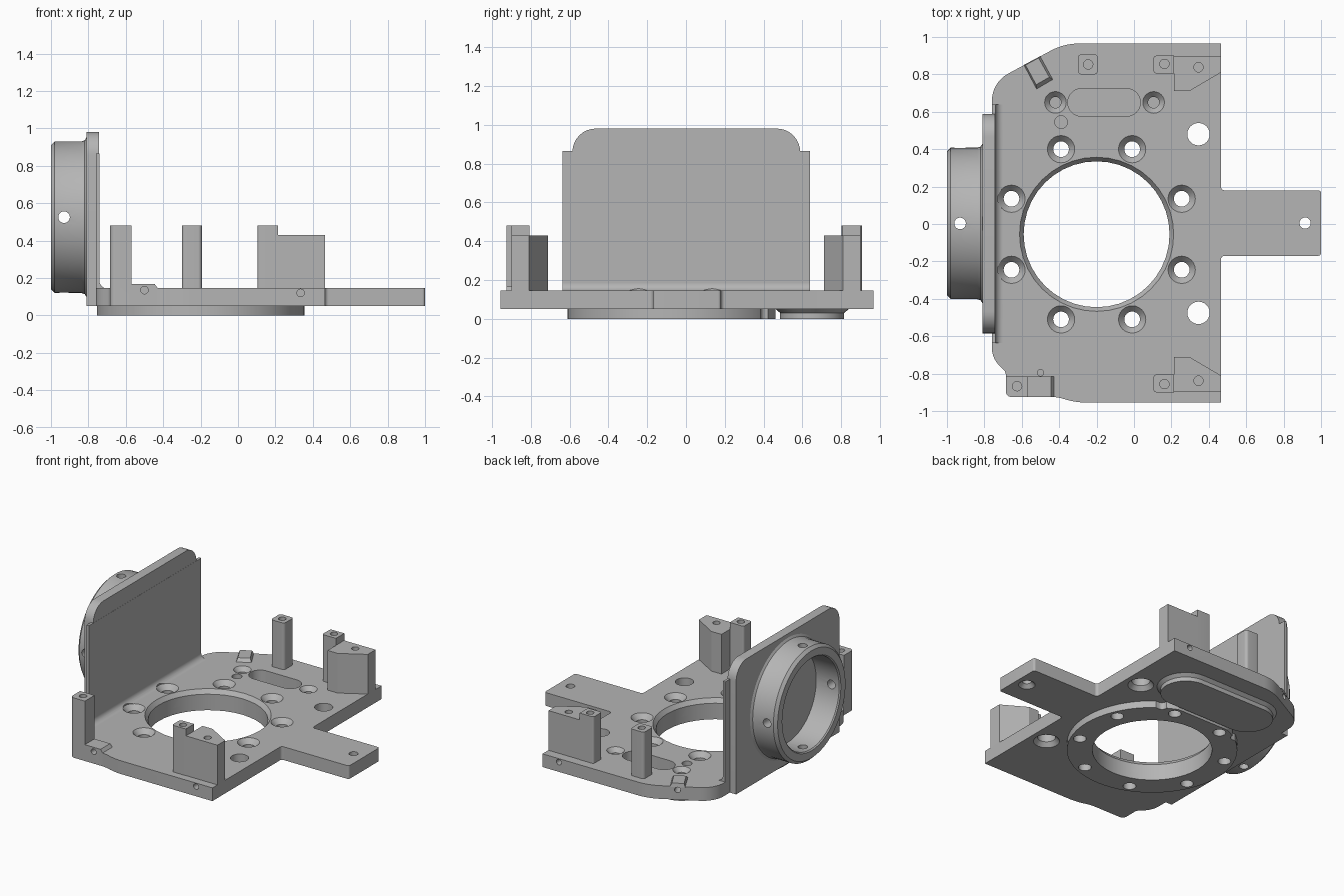
import bpy, bmesh, math
from mathutils import Vector, Matrix

if "Cube" in bpy.data.objects:
    bpy.data.objects.remove(bpy.data.objects["Cube"])

grey = bpy.data.materials.new("machined_grey")
grey.use_nodes = True
grey.diffuse_color = (0.46, 0.46, 0.46, 1)
grey.node_tree.nodes["Principled BSDF"].inputs["Base Color"].default_value = (0.46, 0.46, 0.46, 1)

AXES = {'z': lambda u, v, w: (u, v, w), 'x': lambda u, v, w: (w, u, v), 'y': lambda u, v, w: (u, w, v)}


def rounded(pts, n=8):
    """Outline from (u, v, d) corners, each rounded from distance d along its edges."""
    out = []
    for i, (u, v, d) in enumerate(pts):
        c = Vector((u, v))
        if d == 0:
            out.append(c)
            continue
        a = (Vector(pts[i - 1][:2]) - c).normalized()
        b = (Vector(pts[(i + 1) % len(pts)][:2]) - c).normalized()
        w = math.sin(a.angle(b) / 2)
        for k in range(n + 1):
            t = k / n
            k0, k1, k2 = (1 - t) ** 2, 2 * w * t * (1 - t), t * t
            out.append(((c + a * d) * k0 + c * k1 + (c + b * d) * k2) / (k0 + k1 + k2))
    return out


def rect(u0, u1, v0, v1, d=0):
    return rounded([(u0, v0, d), (u1, v0, d), (u1, v1, d), (u0, v1, d)])


def stadium(u0, u1, v, r):
    """Slot outline around the two end centres."""
    out = []
    for c, start in ((u1, -90), (u0, 90)):
        for k in range(17):
            a = math.radians(start + k * 180 / 16)
            out.append(Vector((c + r * math.cos(a), v + r * math.sin(a))))
    return out


def skin(bm, rings, cap=True, close=False):
    loops = [[bm.verts.new(p) for p in ring] for ring in rings]
    pairs = list(zip(loops, loops[1:])) + ([(loops[-1], loops[0])] if close else [])
    for a, b in pairs:
        for i in range(len(a)):
            j = (i + 1) % len(a)
            bm.faces.new((a[i], a[j], b[j], b[i]))
    if cap and not close:
        bm.faces.new(loops[0])
        bm.faces.new(loops[-1])


def prism(bm, pts, w0, w1, axis='z', top=None):
    f = AXES[axis]
    skin(bm, [[f(p[0], p[1], w0) for p in pts], [f(p[0], p[1], w1) for p in (top or pts)]])


def lathe(bm, profile, origin, direction=(0, 0, 1), n=24, close=False):
    """Turn (radius, height) points around an axis."""
    m = Matrix.Translation(origin) @ Vector(direction).to_track_quat('Z', 'Y').to_matrix().to_4x4()
    skin(bm, [[m @ Vector((r * math.cos(2 * math.pi * k / n), r * math.sin(2 * math.pi * k / n), h))
               for k in range(n)] for r, h in profile], close=close)


def make(name, build):
    bm = bmesh.new()
    build(bm)
    bmesh.ops.recalc_face_normals(bm, faces=bm.faces)
    me = bpy.data.meshes.new(name)
    bm.to_mesh(me)
    bm.free()
    me.materials.append(grey)
    ob = bpy.data.objects.new(name, me)
    bpy.context.collection.objects.link(ob)
    return ob


def activate(ob):
    bpy.ops.object.select_all(action='DESELECT')
    ob.select_set(True)
    bpy.context.view_layer.objects.active = ob


def cut(ob, build):
    cutter = make("cutter", build)
    cutter.hide_render = True
    mod = ob.modifiers.new("cut", 'BOOLEAN')
    mod.operation, mod.solver, mod.object = 'DIFFERENCE', 'EXACT', cutter
    activate(ob)
    bpy.ops.object.modifier_apply(modifier=mod.name)
    bpy.data.objects.remove(cutter)


parts = []


def part(name, build, *cuts):
    ob = make(name, build)
    for c in cuts:
        cut(ob, c)
    parts.append(ob)


LOW, TOP = 0.05, 0.145
CX, CY = -0.2, -0.055
SLOT = (-0.42, 0.105, 0.65)


# Cutters shared by the plate and the parts under it
def vertical_holes(bm):
    lathe(bm, [(0.39, -0.1), (0.39, 0.115), (0.412, TOP), (0.412, 0.16)], (CX, CY, 0), n=40)
    for sx, sy in ((0.19, 0.455), (0.455, 0.19)):
        for mx in (-1, 1):
            for my in (-1, 1):
                lathe(bm, [(0.042, -0.1), (0.042, 0.11), (0.073, TOP), (0.073, 0.3)],
                      (CX + mx * sx, CY + my * sy, 0))
    for x in SLOT[:2]:
        lathe(bm, [(0.03, -0.1), (0.03, 0.115), (0.058, TOP), (0.058, 0.3)], (x, SLOT[2], 0))
    for y in (0.48, -0.475):
        lathe(bm, [(0.085, -0.1), (0.085, LOW), (0.06, 0.08), (0.06, 0.3)], (0.345, y, 0))
    lathe(bm, [(0.055, 0), (0.055, LOW), (0.03, 0.075), (0.03, 0.3)], (0.915, 0.005, 0))
    lathe(bm, [(0.034, -0.1), (0.034, 0.3)], (-0.39, 0.545, 0))
    lathe(bm, [(0.017, 0.08), (0.017, 0.3)], (-0.5, -0.795, 0))
    prism(bm, stadium(-0.28, -0.04, SLOT[2], 0.074), -0.1, 0.3)


def side_holes(bm):
    bore = [(0.02, 0), (0.02, 0.15)]
    lathe(bm, bore, (-0.5, -0.98, 0.135), (0, 1, 0))
    lathe(bm, bore, (0.335, -1.0, 0.12), (0, 1, 0))
    lathe(bm, bore, (0.335, 1.0, 0.12), (0, -1, 0))
    lathe(bm, bore, (-0.565, 0.911, 0.12), (0.474, -0.88, 0))


# Base plate with its tab
outline = rounded([
    (0.465, -0.955, 0), (-0.31, -0.955, 0.06), (-0.41, -0.925, 0.03), (-0.685, -0.925, 0.03),
    (-0.685, -0.79, 0.02), (-0.76, -0.72, 0.06), (-0.76, 0.757, 0.1), (-0.374, 0.965, 0.08),
    (0.465, 0.965, 0), (0.465, 0.18, 0.02), (1, 0.18, 0.015), (1, -0.17, 0.015), (0.465, -0.17, 0.02)])
part("base_plate", lambda bm: prism(bm, outline, LOW, TOP), vertical_holes, side_holes)


# Flange ring below the plate, relieved beside the slot rim
def relief(bm):
    prism(bm, stadium(*SLOT, 0.19), -0.1, 0.2)


def notches(bm):
    for x0, x1 in ((0.08, 0.3), (-0.7, -0.48)):
        prism(bm, rect(x0, x1, 0.385, 0.6, 0.03), -0.1, 0.2)


part("lower_flange", lambda bm: lathe(bm, [(0.555, 0), (0.555, LOW)], (CX, CY, 0), n=64),
     vertical_holes, relief, notches)


# Raised rim around the slot on the underside
def slot_rim(bm):
    prism(bm, stadium(*SLOT, 0.165), 0, 0.03)
    prism(bm, stadium(*SLOT, 0.165), 0.03, LOW, top=stadium(*SLOT, 0.188))


part("slot_rim", slot_rim, lambda bm: prism(bm, stadium(*SLOT, 0.135), -0.1, 0.2))

# Upright wall, its wider inner layer and the fillet at its foot
part("upright_wall", lambda bm: prism(bm, rounded(
    [(-0.585, LOW, 0), (0.588, LOW, 0), (0.588, 0.98, 0.12), (-0.585, 0.98, 0.12)]), -0.81, -0.742, 'x'))
part("wall_inner_layer", lambda bm: prism(bm, rect(-0.635, 0.64, LOW, 0.865), -0.76, -0.741, 'x'))
part("wall_fillet", lambda bm: prism(bm, rounded(
    [(-0.75, 0.14, 0), (-0.69, 0.14, 0), (-0.69, TOP, 0), (-0.741, TOP, 0.04), (-0.741, 0.2, 0),
     (-0.75, 0.2, 0)]), -0.635, 0.64, 'y'), vertical_holes)

# Round collar on the outside of the wall, with four radial holes
COLLAR = [(0.385, -1), (0.405, -0.98), (0.405, -0.838), (0.411, -0.82), (0.43, -0.808),
          (0.325, -0.808), (0.325, -0.992), (0.333, -1)]
part("side_collar",
     lambda bm: lathe(bm, COLLAR, (0, 0.003, 0.525), (1, 0, 0), n=64, close=True),
     lambda bm: lathe(bm, [(0.031, -0.6), (0.031, 0.6)], (-0.93, 0.003, 0.525), (0, 1, 0)),
     lambda bm: lathe(bm, [(0.031, -0.6), (0.031, 0.6)], (-0.93, 0.003, 0.525)))


# Posts and corner blocks with blind screw holes
def standoff(name, pts, top, hole):
    part(name, lambda bm: prism(bm, pts, 0.14, top),
         lambda bm: lathe(bm, [(0.025, top - 0.1), (0.025, top + 0.1)], (*hole, 0)))


standoff("front_wall_post", rounded([(-0.685, -0.925, 0.03), (-0.57, -0.925, 0), (-0.57, -0.815, 0),
                                     (-0.685, -0.815, 0)]), 0.48, (-0.625, -0.867))
standoff("back_middle_post", rect(-0.3, -0.193, 0.8, 0.907, 0.02), 0.48, (-0.245, 0.853))
for side, s in (("front", -1), ("back", 1)):
    standoff(side + "_corner_post", rounded([(0.105, s * 0.9, 0.015), (0.215, s * 0.9, 0),
                                             (0.215, s * 0.805, 0), (0.105, s * 0.805, 0.015)]),
             0.48, (0.163, s * 0.856))
    standoff(side + "_corner_block", rounded([(0.215, s * 0.898, 0), (0.465, s * 0.898, 0),
                                              (0.465, s * 0.81, 0), (0.295, s * 0.71, 0),
                                              (0.215, s * 0.71, 0)]), 0.43, (0.345, s * 0.838))

# Low pads over the edge holes
part("front_pad", lambda bm: prism(bm, [(-0.575, 0.14), (-0.425, 0.14), (-0.445, 0.167), (-0.575, 0.167)],
                                   -0.925, -0.815, 'y'), side_holes)
part("angled_pad", lambda bm: prism(
    bm, [(-0.59, 0.85), (-0.5, 0.898), (-0.43, 0.77), (-0.52, 0.717)], 0.14, 0.167,
    top=[(-0.58, 0.85), (-0.51, 0.888), (-0.453, 0.785), (-0.523, 0.745)]))

for ob in parts:
    activate(ob)
    bpy.ops.object.shade_smooth_by_angle(angle=math.radians(30))
